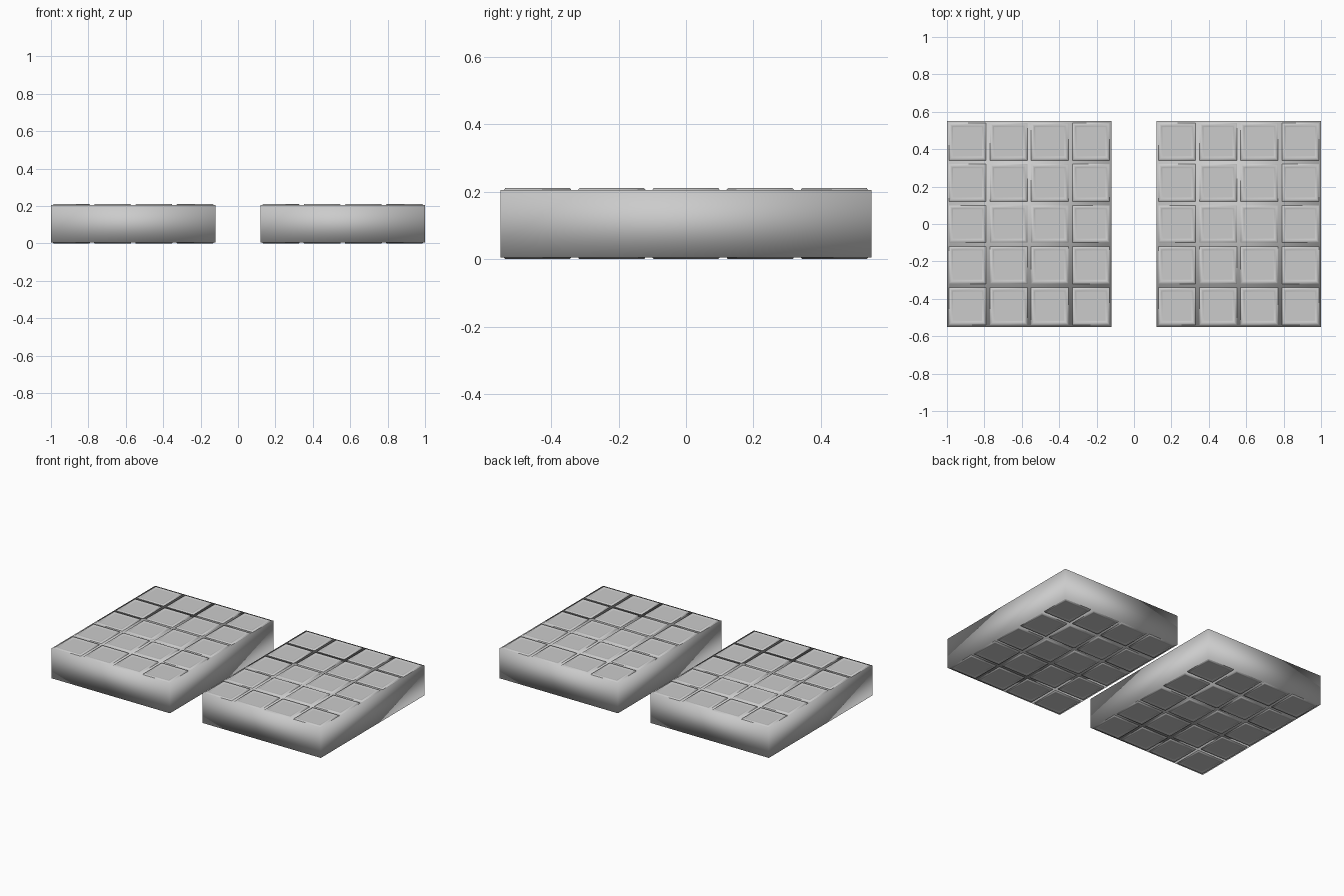
import bpy, bmesh
from mathutils import Vector

if "Cube" in bpy.data.objects:
    bpy.data.objects.remove(bpy.data.objects["Cube"])

NX, NY = 4, 5
PITCH = 0.22
LIP = 0.005
TOP = 0.21


def ring(bm, cx, cy, half, z):
    return [bm.verts.new((cx + sx * half, cy + sy * half, z))
            for sx, sy in ((-1, -1), (1, -1), (1, 1), (-1, 1))]


def tile(bm, cx, cy, base, up):
    # square pad: raised border, small step, flat centre
    steps = [(0.100, 0), (0.096, LIP), (0.086, LIP), (0.081, LIP * 0.4), (0.076, LIP * 0.4)]
    loops = [ring(bm, cx, cy, h, base + up * d) for h, d in steps]
    for a, b in zip(loops, loops[1:]):
        for i in range(4):
            j = (i + 1) % 4
            bm.faces.new((a[i], a[j], b[j], b[i]))
    bm.faces.new(loops[-1])


def slab(name, cx):
    bm = bmesh.new()
    # plain block
    bmesh.ops.create_cube(bm, size=1)
    for v in bm.verts:
        v.co = Vector((v.co.x * NX * PITCH + cx, v.co.y * NY * PITCH,
                       TOP / 2 + v.co.z * (TOP - 2 * LIP)))
    # pads on top and underside
    for base, up in ((TOP - LIP, 1), (LIP, -1)):
        start = len(bm.faces)
        for i in range(NX):
            for j in range(NY):
                tile(bm, cx + (i - (NX - 1) / 2) * PITCH, (j - (NY - 1) / 2) * PITCH, base, up)
        if up < 0:
            bm.faces.ensure_lookup_table()
            bmesh.ops.reverse_faces(bm, faces=bm.faces[start:])
    for f in bm.faces:
        f.smooth = True
    me = bpy.data.meshes.new(name)
    bm.to_mesh(me)
    bm.free()
    ob = bpy.data.objects.new(name, me)
    bpy.context.collection.objects.link(ob)
    return ob


slab("left_slab", -0.56)
slab("right_slab", 0.56)
